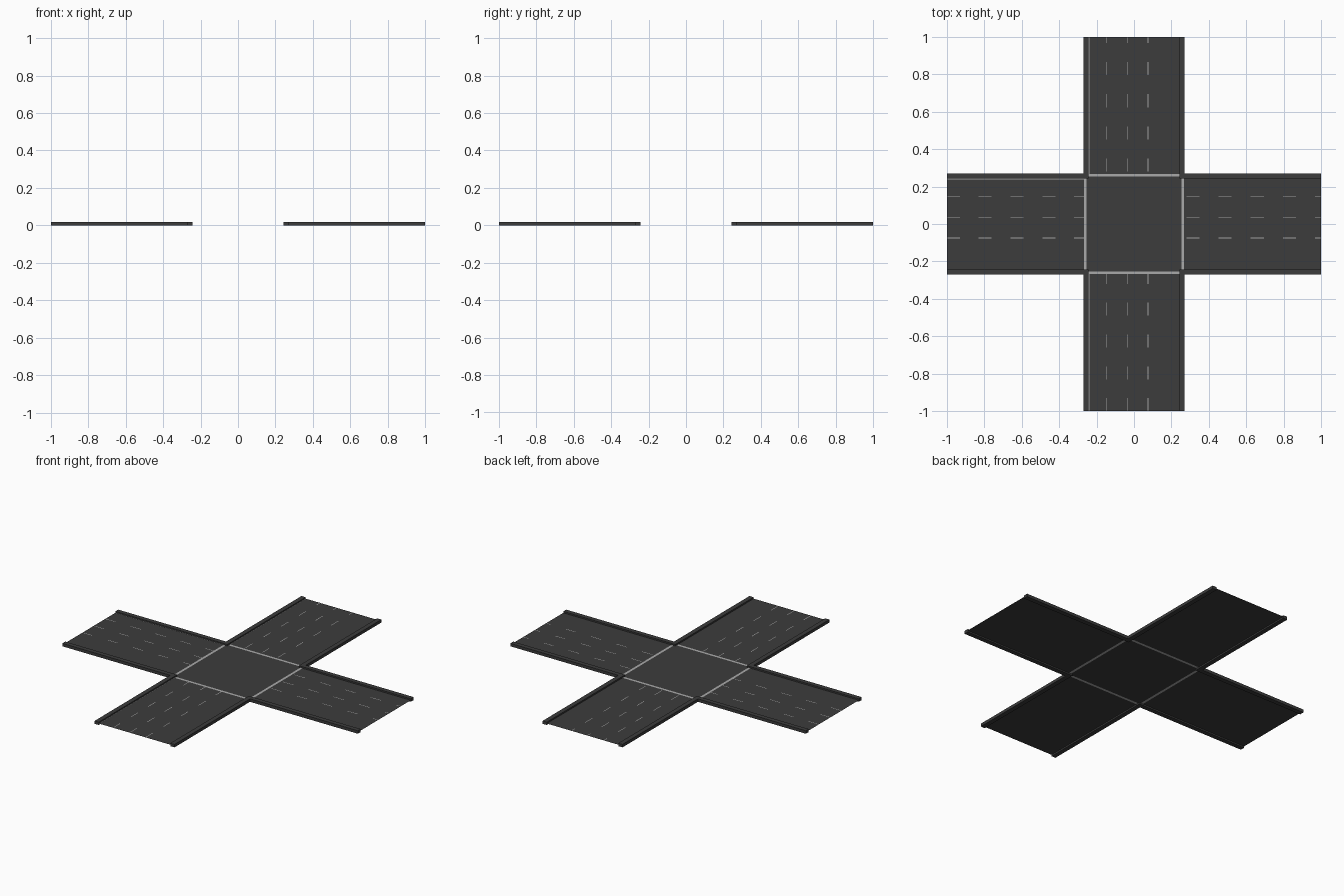
import bpy, bmesh, math
from mathutils import Matrix

if "Cube" in bpy.data.objects:
    bpy.data.objects.remove(bpy.data.objects["Cube"])

def material(name, v):
    m = bpy.data.materials.new(name)
    m.diffuse_color = (v, v, v, 1)
    m.use_nodes = True
    m.node_tree.nodes["Principled BSDF"].inputs["Base Color"].default_value = m.diffuse_color
    return m

ASPHALT = material("asphalt", 0.045)
PAINT = material("road_paint", 0.4)
HALF, INNER, KERB_H, ROAD_Z = 0.27, 0.242, 0.018, 0.009

def make(name, mat, boxes):
    """One object from (x0, x1, y0, y1, z0, z1) boxes; z0 == z1 gives a flat sheet."""
    bm = bmesh.new()
    for x0, x1, y0, y1, z0, z1 in boxes:
        if z0 == z1:
            bm.faces.new([bm.verts.new(p) for p in
                          ((x0, y0, z0), (x1, y0, z0), (x1, y1, z0), (x0, y1, z0))])
        else:
            mtx = (Matrix.Translation(((x0 + x1) / 2, (y0 + y1) / 2, (z0 + z1) / 2))
                   @ Matrix.Diagonal((x1 - x0, y1 - y0, z1 - z0, 1)))
            bmesh.ops.create_cube(bm, size=1, matrix=mtx)
    me = bpy.data.meshes.new(name)
    bm.to_mesh(me)
    bm.free()
    me.materials.append(mat)
    ob = bpy.data.objects.new(name, me)
    bpy.context.collection.objects.link(ob)

def flat(x0, x1, y0, y1, z=ROAD_Z):
    return (x0, x1, y0, y1, z, z)

def swap(b):
    """Turn a y-running box into an x-running one (mirrored on the diagonal)."""
    x0, x1, y0, y1, z0, z1 = b
    return (y0, y1, -x1, -x0, z0, z1)

# Centre of the crossing
make("crossing", ASPHALT, [flat(-0.253, 0.253, -0.253, 0.253)])

for s, ns, ew in ((1, "north", "east"), (-1, "south", "west")):
    y0, y1 = sorted((s * 0.268, s * 1.0))
    k0, k1 = sorted((s * INNER, s * 1.0))
    l0, l1 = sorted((s * 0.253, s * 0.268))
    road = [flat(-INNER, INNER, y0, y1)]
    kerbs = [(-HALF, -INNER, k0, k1, 0, KERB_H), (INNER, HALF, k0, k1, 0, KERB_H)]
    stop = [flat(-INNER, INNER, l0, l1)]
    # Lane dashes (0.10 long, 0.17 pitch) and the one edge line
    z = ROAD_Z + 0.0004
    dashes = []
    for x in (-0.145, -0.033, 0.075):
        for i in range(5):
            a = (0.935 - 0.17 * i if s > 0 else -0.93 + 0.17 * i)
            lo, hi = a, a + 0.07
            if s > 0:
                d0, d1 = 0.28 + 0.1717 * i, 0.35 + 0.1717 * i
            else:
                d0, d1 = -1 + 0.17 * i, -0.93 + 0.17 * i
            d0, d1 = max(d0, y0), min(d1, y1)
            if d1 > d0:
                dashes.append(flat(x - 0.002, x + 0.002, d0, d1, z))
    edge = [flat(-INNER - 0.0, -INNER + 0.003, y0, y1, z)]
    for side, f in ((ns, lambda b: b), (ew, swap)):
        make(side + "_road", ASPHALT, [f(b) for b in road])
        make(side + "_kerbs", ASPHALT, [f(b) for b in kerbs])
        make(side + "_stop_line", PAINT, [f(b) for b in stop])
        make(side + "_lane_dashes", PAINT, [f(b) for b in dashes])
        if side != "east":
            make(side + "_edge_line", PAINT, [f(b) for b in edge])
